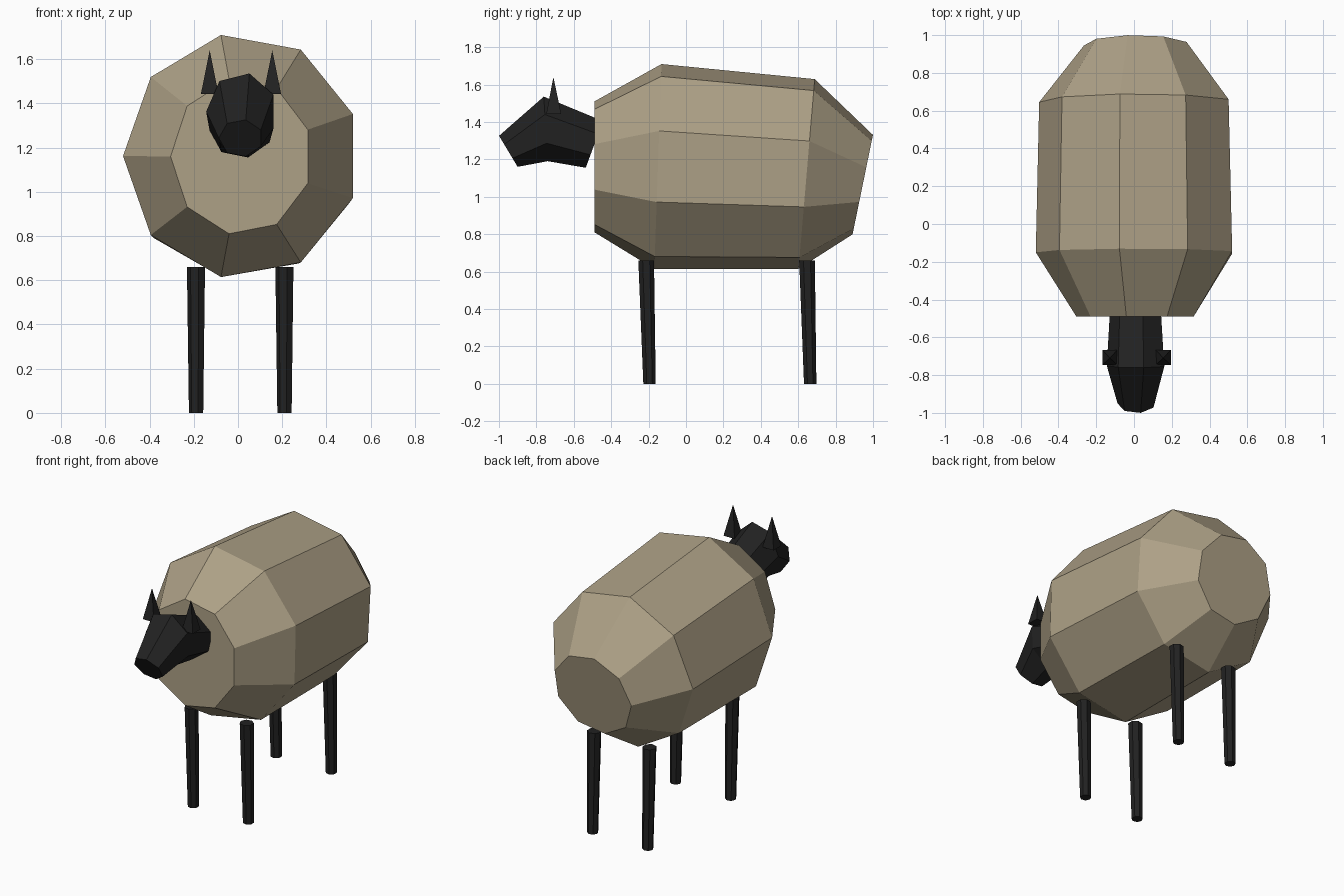
import bpy, bmesh, math

if "Cube" in bpy.data.objects:
    bpy.data.objects.remove(bpy.data.objects["Cube"])


def material(name, color):
    m = bpy.data.materials.new(name)
    m.diffuse_color = (*color, 1)
    m.use_nodes = True
    m.node_tree.nodes["Principled BSDF"].inputs["Base Color"].default_value = m.diffuse_color
    return m


wool = material("beige wool", (0.42, 0.355, 0.24))
dark = material("black skin", (0.0155, 0.0155, 0.0155))


def finish(name, bm, mat):
    bmesh.ops.recalc_face_normals(bm, faces=bm.faces)
    me = bpy.data.meshes.new(name)
    bm.to_mesh(me)
    bm.free()
    me.materials.append(mat)
    ob = bpy.data.objects.new(name, me)
    bpy.context.collection.objects.link(ob)
    return ob


def skin(name, rings, mat):
    """Join rings of points into a closed, flat-faced tube."""
    bm = bmesh.new()
    rows = [[bm.verts.new(p) for p in ring] for ring in rings]
    n = len(rows[0])
    for a, b in zip(rows, rows[1:]):
        for i in range(n):
            j = (i + 1) % n
            bm.faces.new((a[i], a[j], b[j], b[i]))
    bm.faces.new(rows[0])
    bm.faces.new(rows[-1])
    return finish(name, bm, mat)


def upright_ring(n, cx, y, cz, rx, rz, lean):
    """Polygon facing along y; lean is how far y shifts per unit of z."""
    pts = []
    for i in range(n):
        a = math.pi + math.tau * i / n
        dz = rz * math.sin(a)
        pts.append((cx + rx * math.cos(a), y + lean * dz, cz + dz))
    return pts


def flat_ring(n, cx, cy, z, r):
    return [(cx + r * math.cos(math.pi + math.tau * i / n),
             cy + r * math.sin(math.pi + math.tau * i / n), z) for i in range(n)]


# Woolly body: nine-sided barrel
skin("body", [upright_ring(9, *r) for r in (
    (0.015, -0.49, 1.16, 0.32, 0.355, 0.0),
    (0.016, -0.15, 1.162, 0.536, 0.556, 0.035),
    (0.015, 0.645, 1.122, 0.517, 0.515, 0.085),
    (0.015, 0.945, 1.065, 0.28, 0.27, 0.205))], wool)

# Head: seven-sided, neck to brow to snout
skin("head", [upright_ring(7, *r) for r in (
    (0.014, -0.49, 1.28, 0.143, 0.128, 0.37),
    (0.016, -0.75, 1.363, 0.16, 0.177, -0.06),
    (0.013, -0.95, 1.243, 0.1, 0.085, -0.6))], dark)

# Ears: four-sided spikes
for side, x in (("left", -0.128), ("right", 0.155)):
    bm = bmesh.new()
    base = [bm.verts.new((x + 0.04 * sx, -0.707 + 0.04 * sy, 1.442))
            for sx, sy in ((-1, -1), (1, -1), (1, 1), (-1, 1))]
    tip = bm.verts.new((x, -0.709, 1.64))
    bm.faces.new(base)
    for i in range(4):
        bm.faces.new((base[i], base[(i + 1) % 4], tip))
    finish(side + "_ear", bm, dark)

# Legs: slim tapered posts
for end, y_top, y_foot in (("front", -0.213, -0.195), ("back", 0.647, 0.664)):
    for side, x in (("left", -0.188), ("right", 0.212)):
        skin(f"{end}_{side}_leg", [flat_ring(7, x, y_foot, 0.0, 0.034),
                                   flat_ring(7, x, y_top, 0.66, 0.043)], dark)
